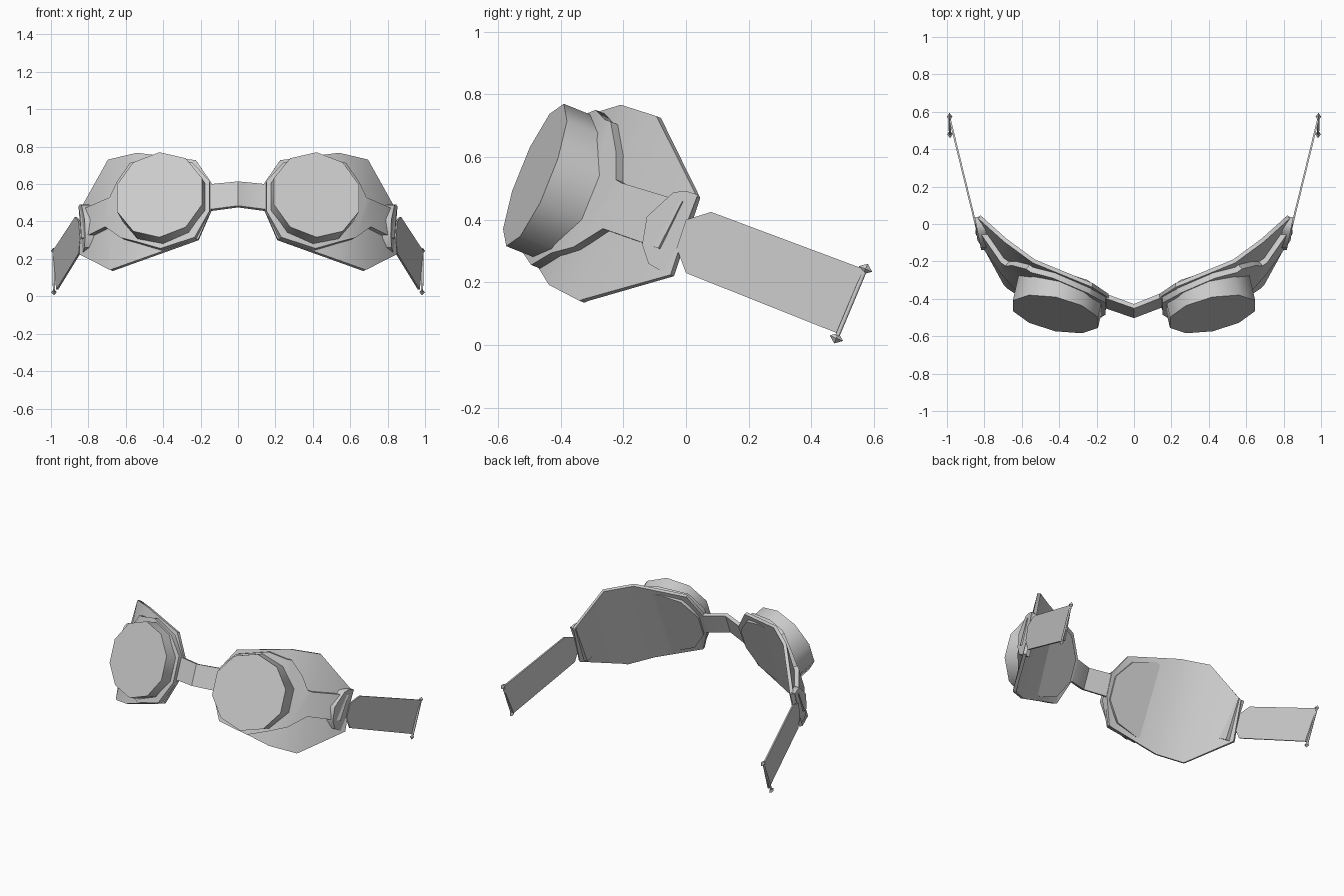
import bpy, bmesh, math
from mathutils import Matrix, Vector

if "Cube" in bpy.data.objects:
    bpy.data.objects.remove(bpy.data.objects["Cube"])

PITCH = 0.4  # backward lean of the whole frame, y per z
CURVE = [(0, -.67), (.135, -.61), (.22, -.605), (.53, -.494), (.68, -.37), (.84, -.11)]

grey = bpy.data.materials.new("light_grey")
grey.use_nodes = True
colour = (.6, .6, .6, 1)
grey.diffuse_color = colour
grey.node_tree.nodes["Principled BSDF"].inputs["Base Color"].default_value = colour


def face_curve(x):
    """Depth of the wrap-around frame at a distance x from the nose."""
    x = abs(x)
    for (xa, ya), (xb, yb) in zip(CURVE, CURVE[1:]):
        if x <= xb or xb == CURVE[-1][0]:
            return ya + (yb - ya) * (x - xa) / (xb - xa)


def finish(name, bm, mirror=True, angle=40):
    bmesh.ops.recalc_face_normals(bm, faces=bm.faces[:])
    mesh = bpy.data.meshes.new(name)
    bm.to_mesh(mesh)
    bm.free()
    mesh.materials.append(grey)
    obj = bpy.data.objects.new(name, mesh)
    bpy.context.collection.objects.link(obj)
    bpy.ops.object.select_all(action='DESELECT')
    obj.select_set(True)
    bpy.context.view_layer.objects.active = obj
    bpy.ops.object.shade_smooth_by_angle(angle=math.radians(angle))
    if mirror:
        mod = obj.modifiers.new("Mirror", 'MIRROR')
        mod.use_mirror_merge = False
    return obj


def curved_sheet(name, outline, lift, thick, mirror=True):
    """Front outline (x, z) wrapped on the face curve and thickened forward."""
    bm = bmesh.new()
    bm.faces.new([bm.verts.new((x, 0, z)) for x, z in outline])
    for x, _ in CURVE[:-1]:
        bmesh.ops.bisect_plane(bm, geom=bm.verts[:] + bm.edges[:] + bm.faces[:],
                               plane_co=(x, 0, 0), plane_no=(1, 0, 0), dist=1e-5)
    for v in bm.verts:
        v.co.y = face_curve(v.co.x) + PITCH * v.co.z - lift
    bm.normal_update()
    if sum(f.normal.y for f in bm.faces) > 0:
        bmesh.ops.reverse_faces(bm, faces=bm.faces[:])
        bm.normal_update()
    shift = {tuple(v.co): v.normal * thick for v in bm.verts}
    new = bmesh.ops.extrude_face_region(bm, geom=bm.faces[:], use_keep_orig=True)
    for v in [g for g in new["geom"] if isinstance(g, bmesh.types.BMVert)]:
        v.co += shift[tuple(v.co)]
    return finish(name, bm, mirror)


def side_plate(name, outline, x, slope, thick):
    """Side outline (y, z) on an outward-slanting plane, thickened inward."""
    bm = bmesh.new()
    face = bm.faces.new([bm.verts.new((x + slope * y, y, z)) for y, z in outline])
    new = bmesh.ops.extrude_face_region(bm, geom=[face], use_keep_orig=True)
    for v in [g for g in new["geom"] if isinstance(g, bmesh.types.BMVert)]:
        v.co.x -= thick
    return finish(name, bm)


# Curved frame plate behind each lens
curved_sheet("frame_plate",
             [(.135, .59), (.22, .72), (.53, .76), (.68, .725), (.82, .47),
              (.83, .22), (.67, .135), (.21, .30), (.14, .46)], 0, .022)

# Raised lens surround with an arm running to the temple
curved_sheet("lens_surround",
             [(.15, .60), (.23, .70), (.42, .735), (.55, .70), (.62, .60), (.66, .515),
              (.81, .45), (.80, .30), (.68, .36), (.60, .30), (.40, .24), (.22, .30),
              (.15, .44)], .01, .045)

# Nose bridge
curved_sheet("nose_bridge",
             [(-.15, .59), (0, .605), (.15, .59), (.15, .455), (0, .475), (-.15, .455)],
             0, .025, mirror=False)

# Ten-sided lens barrels, leaning back and turned outward
depth = .15
bm = bmesh.new()
bmesh.ops.create_cone(bm, cap_ends=True, segments=10, radius1=.245, radius2=.245, depth=depth)
stand = Matrix.Rotation(math.radians(90), 4, 'X')
aim = Matrix.Rotation(math.radians(-22), 4, 'X') @ Matrix.Rotation(math.radians(12), 4, 'Z')
move = Matrix.Translation((.42, -.482, .543))
bm.transform(move @ aim @ Matrix.Translation((0, depth / 2, 0)) @ stand)
finish("lens_barrel", bm)

# Temple plates
side_plate("temple_plate",
           [(-.125, .41), (-.04, .488), (0, .492), (.038, .48), (-.06, .225),
            (-.12, .26), (-.14, .32)], .845, .2, .045)

# Straps
side_plate("strap",
           [(-.03, .31), (0, .40), (.08, .425), (.575, .24), (.49, .035), (0, .23)],
           .852, .245, .01)

# Strap end rods with a small pointed stud at each end
top, bottom = Vector((.986, .573, .243)), Vector((.984, .48, .022))
bm = bmesh.new()
lean = (top - bottom).to_track_quat('Z', 'Y').to_matrix().to_4x4()
bmesh.ops.create_cone(bm, cap_ends=True, segments=6, radius1=.007, radius2=.007,
                      depth=(top - bottom).length,
                      matrix=Matrix.Translation((top + bottom) / 2) @ lean)
finish("strap_end_rod", bm, angle=70)

bm = bmesh.new()
for centre in (top, bottom):
    for half in (1, -1):
        place = Matrix.Translation(centre) @ lean @ Matrix.Translation((0, 0, half * .009))
        flip = Matrix.Rotation(0 if half > 0 else math.pi, 4, 'X')
        bmesh.ops.create_cone(bm, cap_ends=False, segments=4, radius1=.023, radius2=0,
                              depth=.018, matrix=place @ flip @ Matrix.Diagonal((.65, 1, 1, 1)))
bmesh.ops.remove_doubles(bm, verts=bm.verts[:], dist=1e-4)
finish("strap_end_stud", bm, angle=10)
